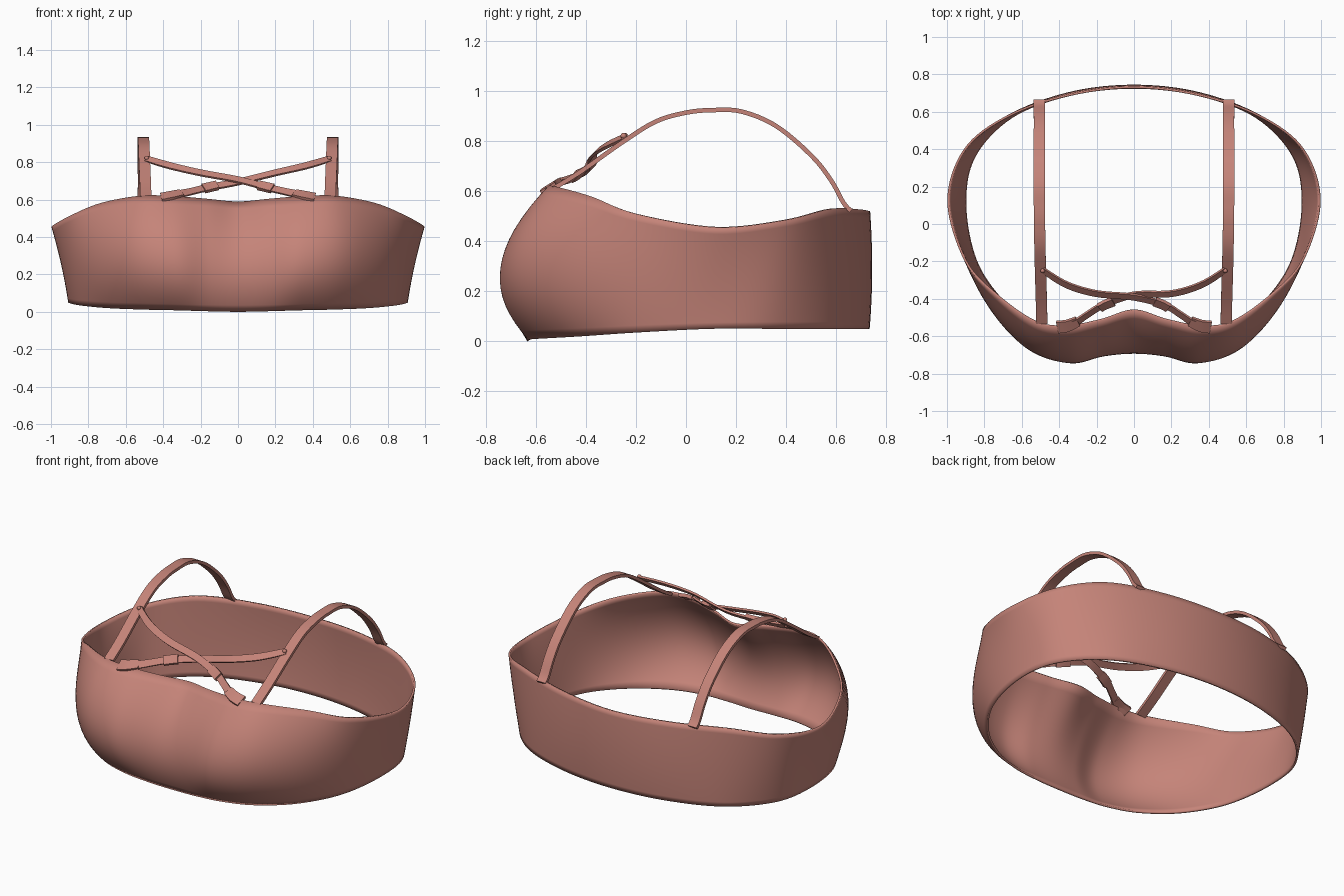
import bpy, bmesh, math
from mathutils import Vector as V

if "Cube" in bpy.data.objects:
    bpy.data.objects.remove(bpy.data.objects["Cube"])

mat = bpy.data.materials.new("rose_fabric")
mat.diffuse_color = (0.56, 0.23, 0.19, 1)
mat.use_nodes = True
mat.node_tree.nodes["Principled BSDF"].inputs["Base Color"].default_value = mat.diffuse_color


def catmull(p, n, closed=False):
    """Smooth curve through points, n steps per span."""
    p = [V(q) for q in p]
    c = len(p)
    get = (lambda i: p[i % c]) if closed else (lambda i: p[max(0, min(c - 1, i))])
    out = []
    for i in range(c if closed else c - 1):
        a, b, d, e = get(i - 1), get(i), get(i + 1), get(i + 2)
        for k in range(n):
            t = k / n
            out.append(0.5 * (2 * b + (d - a) * t + (2 * a - 5 * b + 4 * d - e) * t * t
                              + (3 * b - a - 3 * d + e) * t ** 3))
    return out if closed else out + [p[-1]]


def make(name, verts, faces):
    me = bpy.data.meshes.new(name)
    me.from_pydata([tuple(v) for v in verts], [], faces)
    bm = bmesh.new()
    bm.from_mesh(me)
    bmesh.ops.recalc_face_normals(bm, faces=bm.faces)
    bm.to_mesh(me)
    bm.free()
    me.materials.append(mat)
    ob = bpy.data.objects.new(name, me)
    bpy.context.collection.objects.link(ob)
    bpy.ops.object.select_all(action='DESELECT')
    ob.select_set(True)
    bpy.context.view_layer.objects.active = ob
    bpy.ops.object.shade_smooth_by_angle(angle=math.radians(40))
    return ob


def ribbon(name, pts, widths, side, thick, mirror, n=6):
    """Flat strap along a path; widths given per control point."""
    path = catmull(pts, n)
    ws = [w.x for w in catmull([(w, 0, 0) for w in widths], n)]
    verts, faces = [], []
    for i, c in enumerate(path):
        t = (path[min(i + 1, len(path) - 1)] - path[max(i - 1, 0)]).normalized()
        s = V(side)
        s = (s - t * s.dot(t)).normalized() * ws[i] / 2
        u = t.cross(s).normalized() * thick / 2
        for q in (c + s + u, c - s + u, c - s - u, c + s - u):
            verts.append(V((q.x * mirror, q.y, q.z)))
    last = len(path) - 1
    for i in range(last):
        for k in range(4):
            a, b = i * 4 + k, i * 4 + (k + 1) % 4
            faces.append((a, b, b + 4, a + 4))
    faces += [(0, 1, 2, 3), tuple(last * 4 + k for k in range(4))]
    return make(name, verts, faces)


# Chest band: half columns (bottom, middle, top) from front centre to back centre
cols = [
    ((0, -.635, 0), (0, -.68, .29), (0, -.465, .59)),
    ((.16, -.635, .003), (.16, -.70, .29), (.17, -.515, .605)),
    ((.33, -.62, .008), (.34, -.743, .29), (.36, -.55, .62)),
    ((.51, -.56, .012), (.56, -.675, .30), (.53, -.525, .62)),
    ((.70, -.42, .02), (.76, -.47, .29), (.74, -.38, .58)),
    ((.85, -.20, .035), (.895, -.20, .27), (.905, -.20, .51)),
    ((.908, .10, .05), (.945, .11, .25), (.998, .12, .455)),
    ((.86, .36, .05), (.89, .38, .27), (.91, .40, .485)),
    ((.66, .575, .05), (.675, .58, .28), (.68, .58, .53)),
    ((.35, .695, .05), (.35, .705, .28), (.35, .695, .528)),
    ((0, .735, .05), (0, .745, .28), (0, .737, .52)),
]
cols += [tuple((-x, y, z) for x, y, z in c) for c in cols[-2:0:-1]]
rails = [catmull([c[k] for c in cols], 8, True) for k in range(3)]
N, R = len(rails[0]), 16
verts, faces = [], []
for r in range(R + 1):
    t = r / R
    w = ((1 - t) * (1 - 2 * t), 4 * t * (1 - t), t * (2 * t - 1))
    for i in range(N):
        verts.append(sum((rails[k][i] * w[k] for k in range(3)), V()))
for r in range(R):
    for i in range(N):
        j = (i + 1) % N
        faces.append((r * N + i, r * N + j, (r + 1) * N + j, (r + 1) * N + i))
band = make("chest_band", verts, faces)
# face the band outward so the thickness grows inward
if band.data.polygons[0].normal.y > 0:
    band.data.flip_normals()
sol = band.modifiers.new("thickness", 'SOLIDIFY')
sol.thickness, sol.offset = 0.012, -1

shoulder = [(.493, -.53, .612), (.495, -.42, .68), (.50, -.25, .80), (.503, -.12, .88),
            (.505, 0, .915), (.506, .1, .925), (.507, .22, .92), (.507, .36, .862),
            (.506, .5, .745), (.506, .58, .645), (.506, .63, .555), (.506, .66, .522)]

for m, tag in ((1, "right"), (-1, "left")):
    # Shoulder strap
    ribbon("shoulder_strap_" + tag, shoulder, [.06] * len(shoulder), (1, 0, 0), .018, m)
    # Crossing strap from cup edge to the opposite shoulder strap
    lift = .006 * m
    cross = [(.40, -.545, .61), (.32, -.53, .628), (.25, -.485, .643), (.16, -.432, .664),
             (0, -.385 - lift, .70 + lift), (-.2, -.372, .743), (-.36, -.325, .78), (-.49, -.245, .818)]
    ribbon("cross_strap_" + tag, cross, [.045, .045, .04, .04, .04, .04, .04, .035], (0, .7, .7), .012, m)
    # Sewn tab on the cup edge and slider on the crossing strap
    ribbon("strap_tab_" + tag, [(.41, -.55, .61), (.36, -.545, .62), (.30, -.52, .633)],
           [.07, .065, .055], (0, .8, .5), .02, m)
    ribbon("strap_slider_" + tag, [(.185, -.448, .659), (.15, -.43, .667), (.11, -.415, .676)],
           [.052] * 3, (0, .7, .7), .022, m)
    # Rivet joining crossing strap and shoulder strap
    bpy.ops.mesh.primitive_uv_sphere_add(segments=12, ring_count=8, radius=.012,
                                         location=(.488 * m, -.25, .822))
    rivet = bpy.context.object
    rivet.name = "strap_rivet_" + tag
    rivet.data.materials.append(mat)
    bpy.ops.object.shade_smooth()
